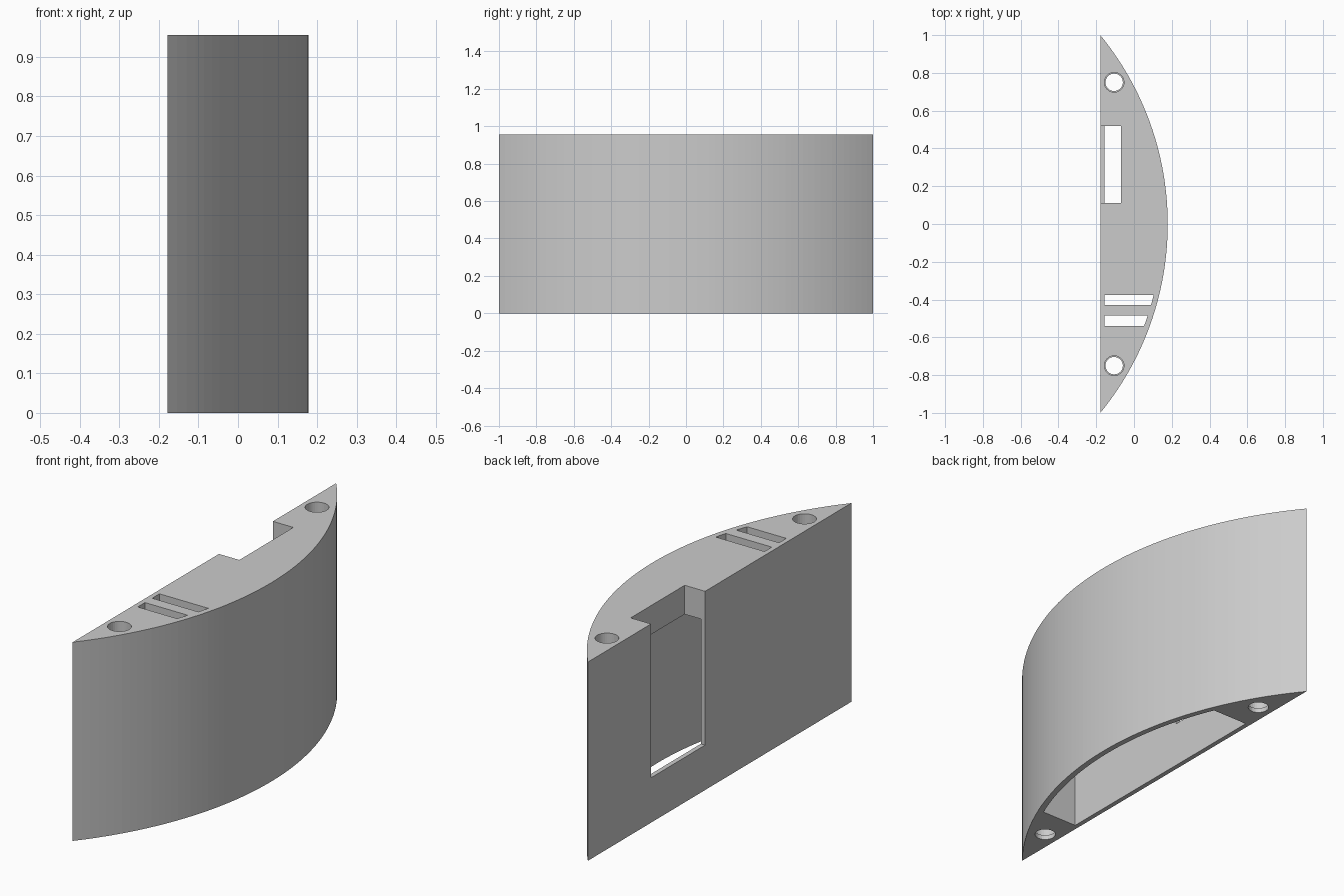
import bpy, bmesh, math

cube = bpy.data.objects.get("Cube")
if cube:
    bpy.data.objects.remove(cube, do_unlink=True)

HEIGHT = 0.955
BACK = -0.1785                      # flat face
SAG = 0.357                         # bulge of the curved face
RADIUS = (1 + SAG ** 2) / (2 * SAG)
WALL = 0.0225
ROOF = 0.816                        # ceiling of the cavity

grey = bpy.data.materials.new("plain grey")
grey.use_nodes = True
grey.diffuse_color = (0.6, 0.6, 0.6, 1)
grey.node_tree.nodes["Principled BSDF"].inputs["Base Color"].default_value = grey.diffuse_color


def prism(name, outline, z0, z1):
    """Extrude a plan outline between two heights."""
    bm = bmesh.new()
    face = bm.faces.new([bm.verts.new((x, y, z0)) for x, y in outline])
    ext = bmesh.ops.extrude_face_region(bm, geom=[face])["geom"]
    top = [v for v in ext if isinstance(v, bmesh.types.BMVert)]
    bmesh.ops.translate(bm, verts=top, vec=(0, 0, z1 - z0))
    bmesh.ops.recalc_face_normals(bm, faces=bm.faces)
    mesh = bpy.data.meshes.new(name)
    bm.to_mesh(mesh)
    bm.free()
    mesh.materials.append(grey)
    obj = bpy.data.objects.new(name, mesh)
    bpy.context.collection.objects.link(obj)
    return obj


def bow(y0, y1, back, inset, steps):
    """Plan outline between a flat back and the curved face, moved in by inset."""
    ys = [y0 + (y1 - y0) * i / steps for i in range(steps + 1)]
    r = RADIUS - inset
    arc = [(-BACK - RADIUS + math.sqrt(r * r - y * y), y) for y in ys]
    flat = [(back, y1), (back, y0)] if inset else []
    return arc + flat


def circle(x, y, r, sides=32):
    turn = 2 * math.pi / sides
    return [(x + r * math.cos(i * turn), y + r * math.sin(i * turn)) for i in range(sides)]


def cut(body, cutter):
    cutter.hide_render = True
    mod = body.modifiers.new(cutter.name, "BOOLEAN")
    mod.operation = "DIFFERENCE"
    mod.solver = "EXACT"
    mod.object = cutter
    bpy.context.view_layer.objects.active = body
    bpy.ops.object.modifier_apply(modifier=mod.name)
    bpy.data.objects.remove(cutter, do_unlink=True)


# Curved housing
housing = prism("curved_housing", bow(-1, 1, BACK, 0, 64), 0, HEIGHT)

# Cavity, open underneath
inner = BACK + WALL
cut(housing, prism("cavity", bow(-0.6, 0.6, inner, 0.027, 40), -0.1, ROOF))

# Notch through the back wall and the roof
cut(housing, prism("notch", [(-0.3, 0.11), (-0.07, 0.11), (-0.07, 0.52), (-0.3, 0.52)],
                   0.216, HEIGHT + 0.1))

# Two vent slots in the roof
for y in (-0.54, -0.43):
    cut(housing, prism("vent_slot", bow(y, y + 0.055, inner + 0.001, 0.028, 2),
                       ROOF - 0.03, HEIGHT + 0.1))

# Screw holes, with a thin lip at the bottom
for side in (-1, 1):
    cut(housing, prism("screw_hole", circle(-0.105, side * 0.75, 0.052), 0.022, HEIGHT + 0.1))
    cut(housing, prism("lip_hole", circle(-0.105, side * 0.75, 0.046), -0.1, 0.1))
